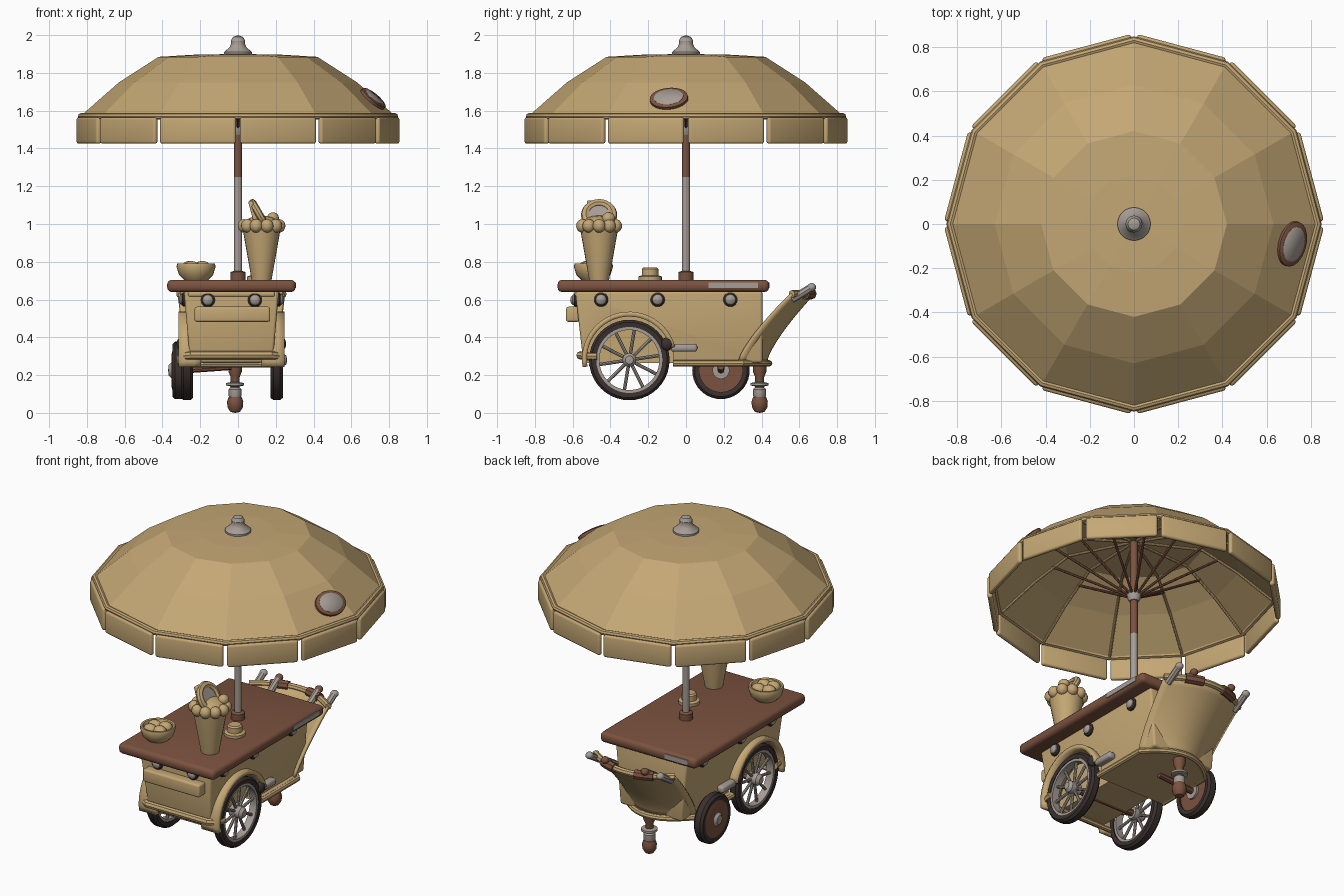
import bpy, bmesh, math
from math import pi, sin, cos, radians
from mathutils import Vector

if "Cube" in bpy.data.objects:
    bpy.data.objects.remove(bpy.data.objects["Cube"])

def material(name, rgb):
    m = bpy.data.materials.new(name)
    m.diffuse_color = (*rgb, 1)
    m.use_nodes = True
    m.node_tree.nodes["Principled BSDF"].inputs["Base Color"].default_value = m.diffuse_color
    return m

TAN = material("tan", (.55, .385, .175))
BROWN = material("brown", (.20, .085, .05))
GREY = material("grey", (.38, .335, .30))
DARK = material("dark_rubber", (.042, .030, .028))
CX = -.035   # cart centre line

def finish(name, bm, mat, loc=(0, 0, 0), rot=(0, 0, 0), scale=(1, 1, 1)):
    bmesh.ops.remove_doubles(bm, verts=bm.verts, dist=1e-5)
    bmesh.ops.recalc_face_normals(bm, faces=bm.faces)
    me = bpy.data.meshes.new(name)
    bm.to_mesh(me)
    bm.free()
    me.materials.append(mat)
    ob = bpy.data.objects.new(name, me)
    ob.location, ob.rotation_euler, ob.scale = loc, rot, scale
    bpy.context.collection.objects.link(ob)
    return ob

def lathe(name, prof, mat, loc=(0, 0, 0), rot=(0, 0, 0), segs=24, scale=(1, 1, 1)):
    bm = bmesh.new()
    rings = [[bm.verts.new((r * cos(2 * pi * i / segs), r * sin(2 * pi * i / segs), z))
              for i in range(segs)] for r, z in prof]
    for a, b in zip(rings, rings[1:]):
        for i in range(segs):
            j = (i + 1) % segs
            bm.faces.new((a[i], a[j], b[j], b[i]))
    return finish(name, bm, mat, loc, rot, scale)

def box(name, size, loc, mat, bevel=0, rot=(0, 0, 0)):
    bm = bmesh.new()
    bmesh.ops.create_cube(bm, size=1)
    bmesh.ops.scale(bm, vec=size, verts=bm.verts)
    if bevel:
        bmesh.ops.bevel(bm, geom=bm.edges[:], offset=bevel, segments=3, profile=.5, affect='EDGES')
    return finish(name, bm, mat, loc, rot)

def ball(name, loc, scale, mat):
    bm = bmesh.new()
    bmesh.ops.create_uvsphere(bm, u_segments=16, v_segments=10, radius=1)
    return finish(name, bm, mat, loc, scale=scale)

def tube(name, pts, r, mat, cyclic=False):
    cu = bpy.data.curves.new(name, 'CURVE')
    cu.dimensions, cu.bevel_depth, cu.bevel_resolution, cu.use_fill_caps = '3D', r, 2, True
    sp = cu.splines.new('POLY')
    sp.points.add(len(pts) - 1)
    for p, c in zip(sp.points, pts):
        p.co = (*c, 1)
    sp.use_cyclic_u = cyclic
    cu.materials.append(mat)
    ob = bpy.data.objects.new(name, cu)
    bpy.context.collection.objects.link(ob)
    return ob

def sheet(name, f, nu, nv, thick, mat):
    bm = bmesh.new()
    g = [[bm.verts.new(f(u / nu, v / nv)) for v in range(nv + 1)] for u in range(nu + 1)]
    for u in range(nu):
        for v in range(nv):
            bm.faces.new((g[u][v], g[u + 1][v], g[u + 1][v + 1], g[u][v + 1]))
    ob = finish(name, bm, mat)
    m = ob.modifiers.new("thickness", 'SOLIDIFY')
    m.thickness, m.offset = thick, 0
    return ob

# Umbrella canopy, rim and valance panels
canopy = lathe("canopy", [(0, 1.90), (.22, 1.897), (.42, 1.885), (.63, 1.75), (.835, 1.57), (.815, 1.565),
                          (.615, 1.725), (.41, 1.86), (0, 1.872)], TAN, segs=12)
corners = [(.83 * cos(i * pi / 6), .83 * sin(i * pi / 6), 1.57) for i in range(12)]
tube("canopy_rim", corners, .018, TAN, True)
for i in range(12):
    a = radians(15 + 30 * i)
    box("valance", (.03, .415, .14), (.818 * cos(a), .818 * sin(a), 1.495), TAN, .013, (0, 0, a))
    b = radians(30 * i)
    tube("strut", [(.03 * cos(b), .03 * sin(b), 1.51), (.5 * cos(b), .5 * sin(b), 1.80)], .008, BROWN)
    tube("rib", [(r * cos(b), r * sin(b), z) for r, z in ((.03, 1.865), (.40, 1.853), (.61, 1.72), (.81, 1.56))],
         .008, TAN)
lathe("finial", [(0, 1.89), (.075, 1.89), (.075, 1.91), (.045, 1.935), (.036, 1.955), (.038, 1.97),
                 (.027, 1.99), (0, 2.0)], GREY)
# Oval badge on the canopy
for nm, s, h, m in (("badge_rim", 1, .014, BROWN), ("badge_plate", .78, .019, GREY)):
    lathe(nm, [(0, -.01), (1, -.01), (1, h - .004), (.93, h), (0, h)], m, (.714, -.09, 1.662),
          (0, radians(42), radians(-15)), 28, (.078 * s, .103 * s, 1))

# Pole
lathe("pole_upper", [(.022, 1.25), (.022, 1.88)], BROWN, segs=16)
lathe("pole_lower", [(.022, .70), (.022, 1.25)], GREY, segs=16)
lathe("strut_hub", [(0, 1.47), (.028, 1.47), (.042, 1.50), (.042, 1.53), (.022, 1.54)], GREY)
lathe("pole_socket", [(0, .70), (.04, .70), (.04, .745), (.022, .752)], BROWN)

# Cart body with wheel wells
body = box("cart_body", (.50, .99, .38), (CX, -.09, .455), TAN, .015)
for v in body.data.vertices:
    if v.co.z < 0:
        v.co.x *= .88
        v.co.y += .04 if v.co.y < 0 else 0
for s in (-1, 1):
    cut = lathe("well_cutter", [(0, -.11), (.235, -.11), (.235, .11), (0, .11)], TAN,
                (CX + s * .26, -.30, .28), (0, pi / 2, 0), 40)
    cut.hide_render = True
    m = body.modifiers.new("well", 'BOOLEAN')
    m.operation, m.object, m.solver = 'DIFFERENCE', cut, 'EXACT'
    bpy.context.view_layer.objects.active = body
    bpy.ops.object.modifier_apply(modifier="well")
    bpy.data.objects.remove(cut)
box("table_top", (.68, 1.12, .065), (CX, -.12, .672), BROWN, .025)
box("table_edge_patch", (.008, .26, .03), (CX + .339, .25, .675), GREY)
box("table_edge_patch", (.16, .008, .03), (-.24, .439, .675), GREY)

# Floor plate with rounded tail and its rail
tail = [(CX + .245 * u, .30 + .14 * (1 - u * u)) for u in [1 - k / 6 for k in range(13)]]
outline = [(CX + .245, -.07)] + tail + [(CX - .245, -.07)]
bm = bmesh.new()
f = bm.faces.new([bm.verts.new((x, y, .25)) for x, y in outline])
ext = bmesh.ops.extrude_face_region(bm, geom=[f])
bmesh.ops.translate(bm, vec=(0, 0, .03), verts=[e for e in ext['geom'] if isinstance(e, bmesh.types.BMVert)])
finish("floor_plate", bm, TAN)
tube("floor_rail", [(x, y, .262) for x, y in outline], .017, TAN)

# Flared rear apron and push handle
def apron(u, v):
    u = 2 * u - 1
    return (CX + u * (.235 + .045 * v), .28 + .28 * v ** 1.3 + (.14 - .03 * v) * (1 - u * u), .27 + .36 * v)
sheet("rear_apron", apron, 16, 10, .018, TAN)
top = [Vector(apron(k / 16, 1)) for k in range(17)]
tube("handle_bar", top, .02, TAN)
tube("handle_grip", top[3:7], .03, BROWN)
tube("handle_grip", top[10:14], .03, BROWN)
for s in (-1, 1):
    for x, m in ((.25, GREY), (.14, GREY)):
        a, b = Vector((CX + s * x, .56, .60)), Vector((CX + s * x, .665, .665))
        tube("handle_lever", [a, b], .021, m)
        ball("lever_tip", b, (.024, .024, .022), BROWN if x < .2 else m)

# Front panel, bumper and lower bar
box("front_panel", (.40, .07, .08), (CX + .005, -.60, .522), TAN, .012)
box("front_lip", (.46, .03, .03), (CX, -.575, .63), TAN, .01)
tube("front_bumper", [(CX - .26, -.47, .30), (CX - .25, -.53, .30), (CX - .21, -.56, .305), (CX + .21, -.56, .305),
                      (CX + .25, -.53, .30), (CX + .26, -.47, .30)], .022, TAN)
tube("lower_bar", [(CX - .25, -.50, .255), (CX + .25, -.50, .255)], .015, TAN)

# Round studs on sides and front
def stud(loc, rot):
    lathe("stud_ring", [(0, -.01), (.038, -.01), (.038, .01), (.03, .016), (0, .016)], DARK, loc, rot)
    lathe("stud_cap", [(.029, .01), (.027, .022), (.015, .032), (0, .034)], GREY, loc, rot)
for y in (-.45, -.15, .235):
    for s in (-1, 1):
        stud((CX + s * .245, y, .60), (0, s * pi / 2, 0))
for x in (-.125, .125):
    stud((CX + x, -.578, .598), (pi / 2, 0, 0))

# Side steps, knobs and fenders
for s in (-1, 1):
    box("side_step", (.05, .14, .042), (CX + s * .245, -.01, .345), GREY, .015)
    ball("side_knob", (CX + s * .265, -.10, .365), (.025, .032, .036), DARK)
    def fender(u, v, s=s):
        a = radians(15 + 175 * u)
        return (CX + s * (.16 + .12 * v), -.30 + .238 * cos(a), .285 + .238 * sin(a))
    sheet("fender", fender, 24, 3, .026, TAN)

# Wheels
def wheel(name, x, y, z, R, s, spoked):
    at = dict(loc=(x, y, z), rot=(0, s * pi / 2, 0), segs=40)
    t = R - .038
    lathe(name + "_tyre", [(t, -.03), (R - .013, -.032), (R, -.018), (R, .018), (R - .013, .032), (t, .03),
                           (t, -.03)], DARK, **at)
    if spoked:
        lathe(name + "_rim", [(t, -.022), (t - .016, -.022), (t - .016, .026), (t, .026), (t, -.022)], GREY, **at)
        for k in range(10):
            d = Vector((0, cos(k * pi / 5 + .15), sin(k * pi / 5 + .15)))
            tube(name + "_spoke", [Vector((x, y, z)) + d * .02, Vector((x, y, z)) + d * (t - .01)], .009, GREY)
    else:
        lathe(name + "_disc", [(0, -.022), (t, -.022), (t, .030), (t - .03, .037), (0, .037)], BROWN, **at)
    h = .036 if spoked else .045
    lathe(name + "_hub", [(0, -.035), (h, -.035), (h, .035), (h * .6, .052), (0, .055)], GREY, **at)
wheel("front_right_wheel", .205, -.30, .28, .213, 1, True)
wheel("front_left_wheel", -.27, -.30, .28, .213, -1, True)
wheel("rear_left_wheel", -.315, .185, .225, .152, -1, False)
tube("front_axle", [(-.26, -.30, .28), (.19, -.30, .28)], .02, BROWN)
tube("rear_axle", [(-.31, .185, .225), (CX, .185, .245)], .018, BROWN)

# Rear support leg
leg = (-.015, .39, 0)
lathe("leg_foot", [(0, 0), (.025, .005), (.041, .03), (.043, .06), (.034, .085), (0, .085)], BROWN, leg)
lathe("leg_collar", [(.03, .08), (.034, .09), (.034, .125), (.025, .135)], GREY, leg)
lathe("leg_post", [(.024, .13), (.024, .19), (.036, .22), (.036, .26)], BROWN, leg)
lathe("leg_ring", [(.022, .14), (.048, .145), (.048, .158), (.022, .163)], GREY, leg)

# Treat cone with scalloped rim, ring biscuit and wafers
cx, cy = .125, -.46
lathe("cone_cup", [(0, .70), (.052, .70), (.098, .96), (.10, .985), (0, .99)], TAN, (cx, cy, 0))
for k in range(10):
    a = k * pi / 5
    ball("cone_scallop", (cx + .092 * cos(a), cy + .092 * sin(a), .99), (.034, .034, .036), TAN)
ball("cone_filling", (cx, cy, 1.0), (.09, .09, .045), TAN)
tilt = (0, radians(60), 0)
lathe("biscuit_ring", [(.055, -.012), (.07, -.02), (.09, -.014), (.096, 0), (.09, .014), (.07, .02), (.055, .012),
                       (.055, -.012)], TAN, (.115, cy, 1.047), tilt, 28)
lathe("biscuit_middle", [(0, -.008), (.057, -.008), (.057, .008), (0, .008)], GREY, (.115, cy, 1.047), tilt)
box("wafer", (.025, .05, .15), (.085, cy - .04, 1.05), TAN, .006, (0, radians(-15), 0))
ball("cone_topping", (.185, cy + .05, 1.03), (.032, .035, .032), TAN)

# Snack bowl
bowl = (-.222, -.49, .70)
lathe("bowl", [(0, 0), (.06, 0), (.09, .03), (.104, .075), (.10, .09), (.088, .088), (.075, .05), (0, .04)], TAN, bowl)
for k, (x, y) in enumerate(((-.035, .02), (.03, .035), (.035, -.03), (-.025, -.04))):
    ball("snack", (bowl[0] + x, bowl[1] + y, .772), (.042, .036, .032), TAN)

# Small round pot on the table
lathe("small_pot", [(0, .70), (.062, .70), (.062, .722), (.044, .728), (.044, .762), (.036, .77), (0, .77)],
      TAN, (.11, -.19, 0))

# Convert tubes to meshes and shade
bpy.ops.object.select_all(action='DESELECT')
curves = [o for o in bpy.data.objects if o.type == 'CURVE']
for o in curves:
    o.select_set(True)
bpy.context.view_layer.objects.active = curves[0]
bpy.ops.object.convert(target='MESH')
bpy.ops.object.select_all(action='SELECT')
canopy.select_set(False)
bpy.context.view_layer.objects.active = body
bpy.ops.object.shade_smooth_by_angle(angle=radians(35))
